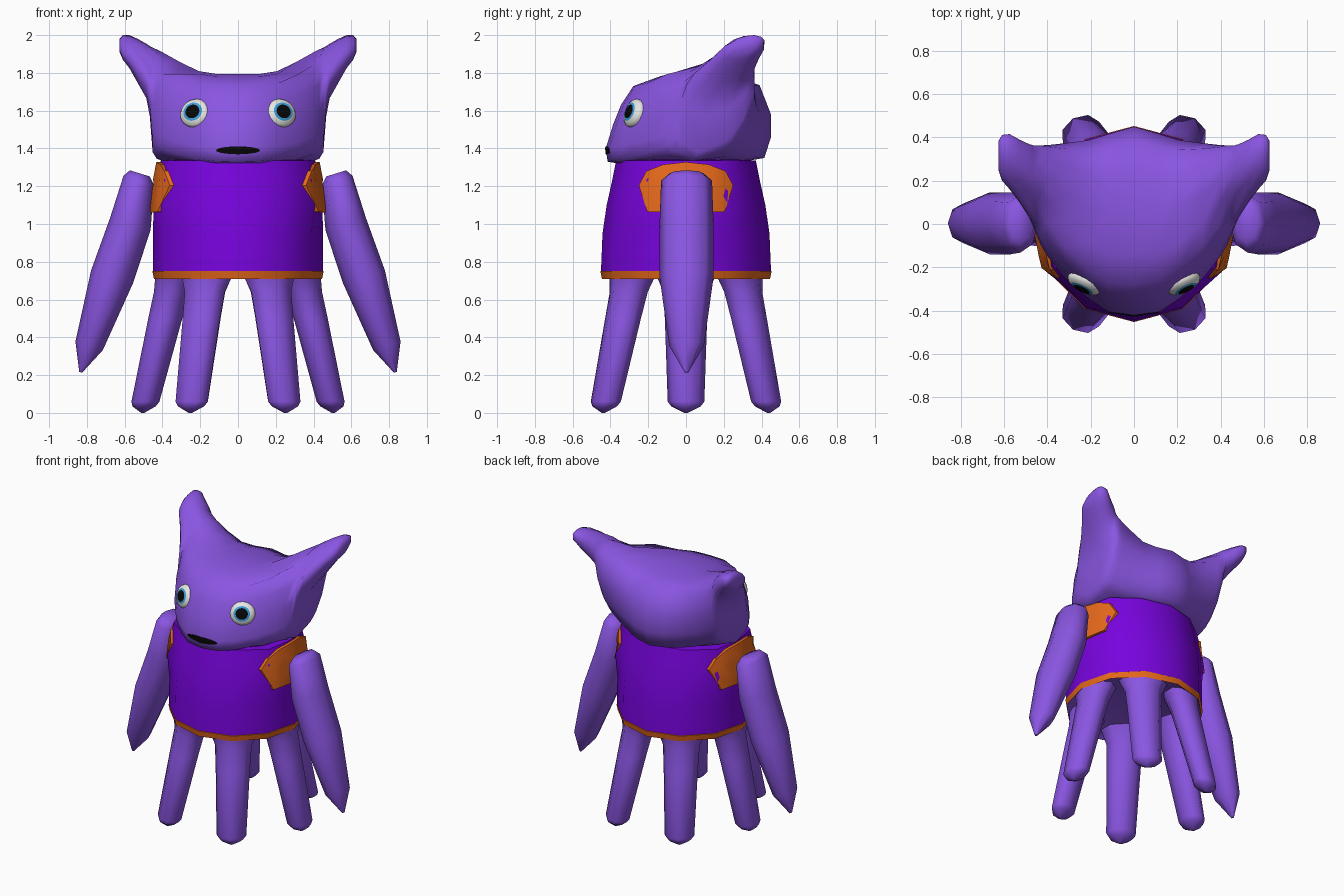
import bpy, bmesh, math
from mathutils import Vector
from mathutils.bvhtree import BVHTree

if "Cube" in bpy.data.objects:
    bpy.data.objects.remove(bpy.data.objects["Cube"])


def material(name, rgb):
    m = bpy.data.materials.new(name)
    m.diffuse_color = (*rgb, 1)
    m.use_nodes = True
    m.node_tree.nodes["Principled BSDF"].inputs["Base Color"].default_value = m.diffuse_color
    return m


SKIN = material("violet_skin", (0.255, 0.092, 0.76))
SHIRT = material("deep_purple_cloth", (0.185, 0.001, 0.72))
TRIM = material("orange_trim", (0.79, 0.14, 0.011))
WHITE = material("eye_white", (0.8, 0.8, 0.78))
BLUE = material("iris_blue", (0.045, 0.35, 0.71))
BLACK = material("black", (0.002, 0.002, 0.002))


def loft(name, rings, mats, bands=None, angle=45):
    """Skin equal-length rings, cap both ends; bands = material slot per band."""
    bm = bmesh.new()
    rows = [[bm.verts.new(p) for p in ring] for ring in rings]
    n = len(rows[0])
    bands = bands or [0] * (len(rows) - 1)
    for a, b, slot in zip(rows, rows[1:], bands):
        for i in range(n):
            j = (i + 1) % n
            bm.faces.new((a[i], a[j], b[j], b[i])).material_index = slot
    bm.faces.new(rows[0]).material_index = 0
    bm.faces.new(rows[-1]).material_index = bands[-1]
    bmesh.ops.recalc_face_normals(bm, faces=bm.faces)
    me = bpy.data.meshes.new(name)
    bm.to_mesh(me)
    bm.free()
    for m in mats:
        me.materials.append(m)
    ob = bpy.data.objects.new(name, me)
    bpy.context.collection.objects.link(ob)
    bpy.ops.object.select_all(action='DESELECT')
    ob.select_set(True)
    bpy.context.view_layer.objects.active = ob
    bpy.ops.object.shade_smooth_by_angle(angle=math.radians(angle))
    return ob


def ring(c, u, v, n, phase=0.0):
    """Ellipse of n points around c with half-axes u and v."""
    c, u, v = Vector(c), Vector(u), Vector(v)
    return [c + u * math.cos(t) + v * math.sin(t)
            for t in (phase + math.tau * i / n for i in range(n))]


def tree(ob):
    return BVHTree.FromPolygons([v.co for v in ob.data.vertices],
                                [p.vertices[:] for p in ob.data.polygons])


def plate(name, outline, direction, bvh, height, mat):
    """Thin plate wrapped onto a surface; outline points lie outside of it."""
    d = Vector(direction)
    mid = sum((Vector(p) for p in outline), Vector()) / len(outline)
    rings = []
    for scale, lift in ((1, -0.012), (1, height), (0.75, height), (0.5, height), (0.15, height)):
        row = []
        for p in outline:
            q = mid + (Vector(p) - mid) * scale
            hit = bvh.ray_cast(q, d)[0]
            row.append((hit if hit else q + d * 0.6) - d * lift)
        rings.append(row)
    return loft(name, rings, [mat], angle=35)


# Torso: underside, orange hem and twelve-sided shirt, squarer at the shoulders
profile = [(0.735, 0.41, 0.41), (0.71, 0.445, 0.445), (0.75, 0.453, 0.453),
           (0.752, 0.45, 0.45), (0.95, 0.45, 0.442), (1.10, 0.447, 0.42),
           (1.22, 0.432, 0.393), (1.335, 0.41, 0.37), (1.345, 0.30, 0.28)]
torso_rings = [ring((0, 0, z), (a, 0, 0), (0, b, 0), 12) for z, a, b in profile]
for r in torso_rings[5:]:
    for i in (1, 5, 7, 11):
        r[i].x *= 1.05
        r[i].y *= 1.05
torso = loft("torso", torso_rings, [SKIN, TRIM, SHIRT], [0, 1, 1, 2, 2, 2, 2, 2])

# Head with ears: side profile swept along x, leaning and shrinking into the ears
side = [(-0.415, 1.33), (-0.425, 1.40), (-0.385, 1.53), (-0.345, 1.63), (-0.28, 1.73),
        (-0.14, 1.785), (0.05, 1.795), (0.25, 1.78), (0.385, 1.735), (0.445, 1.58),
        (0.445, 1.46), (0.41, 1.35), (0.30, 1.33), (0.0, 1.31), (-0.3, 1.31)]
unit = [((y - 0.01) / 0.435, (z - 1.5525) / 0.2425) for y, z in side]
# x, y min, y max, z min, z max, blend towards leaning oval
stations = [(0, -0.425, 0.45, 1.31, 1.795, 0), (0.12, -0.405, 0.415, 1.313, 1.797, 0),
            (0.21, -0.345, 0.39, 1.317, 1.81, 0.1),
            (0.32, -0.25, 0.38, 1.325, 1.865, 0.35), (0.40, -0.15, 0.375, 1.335, 1.91, 0.65),
            (0.43, -0.10, 0.375, 1.345, 1.925, 0.8), (0.452, -0.05, 0.37, 1.38, 1.935, 0.95),
            (0.467, -0.01, 0.37, 1.57, 1.943, 1), (0.485, 0.03, 0.375, 1.665, 1.955, 1),
            (0.53, 0.10, 0.395, 1.745, 1.98, 1), (0.575, 0.16, 0.42, 1.825, 2.0, 1),
            (0.61, 0.20, 0.415, 1.87, 2.0, 1), (0.627, 0.25, 0.385, 1.91, 1.98, 1)]


def head_section(x, y0, y1, z0, z1, blend):
    pts = []
    for u, v in unit:
        t = math.atan2(v, u)
        lean_u = (math.cos(t) + 0.5 * math.sin(t)) / 1.118
        u2, v2 = u + (lean_u - u) * blend, v + (math.sin(t) - v) * blend
        y = (y0 + y1) / 2 + u2 * (y1 - y0) / 2
        z = (z0 + z1) / 2 + v2 * (z1 - z0) / 2
        # crown stays level in front of the ears
        z = min(z, 1.795 + max(0, 0.95 * (y - 0.05)) + min(0, 0.35 * (y + 0.1)))
        pts.append(Vector((x, y, z)))
    return pts


half = [head_section(*s) for s in stations]
mirror = [[Vector((-p.x, p.y, p.z)) for p in r] for r in half[:0:-1]]
head = loft("head_with_ears", mirror + half, [SKIN], angle=85)
head_bvh, torso_bvh = tree(head), tree(torso)

# Mouth
plate("mouth", ring((0, -1, 1.39), (0.117, 0, 0), (0, 0, 0.021), 20),
      (0, 1, 0), head_bvh, 0.004, BLACK)

# Six legs around the underside: z, distance out, half sizes outward and across
leg = [(0.76, 0.32, 0.12, 0.17), (0.70, 0.335, 0.105, 0.145), (0.64, 0.35, 0.095, 0.12),
       (0.5, 0.385, 0.09, 0.112), (0.06, 0.49, 0.074, 0.097), (0.035, 0.497, 0.062, 0.078),
       (0.0, 0.505, 0.008, 0.01)]
for k in range(6):
    a = math.radians(60 * k)
    out, tan = Vector((math.cos(a), math.sin(a), 0)), Vector((-math.sin(a), math.cos(a), 0))
    loft(f"leg_{k + 1}", [ring(out * r + Vector((0, 0, z)), out * ru, tan * rt, 8)
                          for z, r, ru, rt in leg], [SKIN], angle=62)

# Arm stations: x, z, half thickness, half depth
arm = [(0.520, 1.268, 0.055, 0.09), (0.525, 1.23, 0.085, 0.135), (0.57, 1.0, 0.112, 0.143),
       (0.667, 0.72, 0.116, 0.143), (0.788, 0.355, 0.076, 0.092), (0.833, 0.215, 0.008, 0.01)]
# Shoulder patch outline: y, z
patch = [(0, 1.328), (0.12, 1.315), (0.21, 1.28), (0.25, 1.205), (0.205, 1.065), (0, 1.06)]
patch += [(-y, z) for y, z in patch[-2:0:-1]]

for s, label in ((-1, "left"), (1, "right")):
    # Arm
    axis_u = Vector((s * 0.955, 0, 0.296))
    loft(f"{label}_arm", [ring((s * x, 0.003, z), axis_u * t, (0, d, 0), 8)
                          for x, z, t, d in arm], [SKIN], angle=62)
    # Shoulder patch
    plate(f"{label}_shoulder_patch", [(s, y, z) for y, z in patch], (-s, 0, 0),
          torso_bvh, 0.021, TRIM)
    # Eye: shallow dome with iris and pupil
    hit = head_bvh.ray_cast(Vector((s * 0.23, -1, 1.588)), Vector((0, 1, 0)))[0]
    n = Vector((s * 0.42, -0.85, 0.30)).normalized()
    u = n.cross(Vector((0, 0, 1))).normalized()
    v = u.cross(n)
    dome = [(0.084, -0.04), (0.084, 0.0), (0.076, 0.013), (0.055, 0.023),
            (0.041, 0.027), (0.015, 0.03)]
    loft(f"{label}_eye", [ring(hit + n * h, u * r, v * r * 0.93, 16) for r, h in dome],
         [WHITE, BLUE, BLACK], [0, 0, 0, 1, 2])
